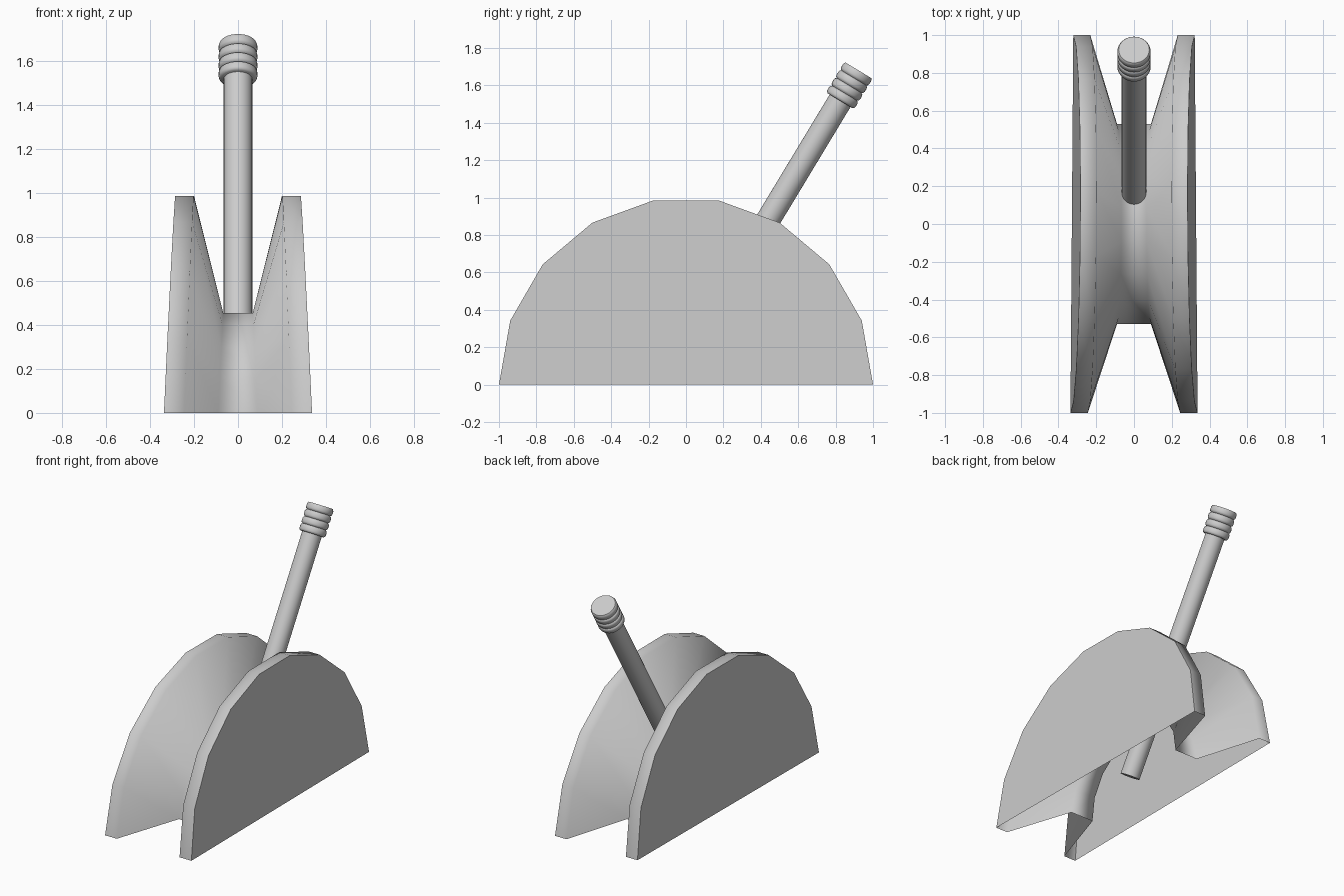
import bpy, bmesh
from math import sin, cos, pi, radians
from mathutils import Vector

if "Cube" in bpy.data.objects:
    bpy.data.objects.remove(bpy.data.objects["Cube"])


def finish(name, bm):
    me = bpy.data.meshes.new(name)
    bm.to_mesh(me)
    bm.free()
    ob = bpy.data.objects.new(name, me)
    bpy.context.collection.objects.link(ob)
    return ob


# Half pulley-shaped housing: hollow shell, open underneath, sides lean inward
STEPS = 9


def rim_outer(y, z):
    return 0.329 - 0.0075 * y - 0.045 * z


def rim_inner(y, z):
    return 0.238 - 0.0065 * y - 0.038 * z


def hub(y, z):
    return 0.09 - 0.05 * z


rows = [(1, rim_outer, 1, 1), (1, rim_inner, 1, 1), (1, hub, 0.53, 0.462),
        (-1, hub, 0.53, 0.462), (-1, rim_inner, 1, 1), (-1, rim_outer, 1, 1)]
bm = bmesh.new()
grid = []
for side, width, ry, rz in rows:
    row = []
    for i in range(STEPS + 1):
        a = pi * i / STEPS
        y, z = -ry * cos(a), rz * sin(a)
        row.append(bm.verts.new((side * width(y, z), y, z)))
    grid.append(row)
for r0, r1 in zip(grid, grid[1:]):
    for i in range(STEPS):
        bm.faces.new((r0[i], r0[i + 1], r1[i + 1], r1[i])).smooth = True
# flat side plates with crisp borders
for row in (grid[0], grid[-1]):
    plate = bm.faces.new(row)
    for e in plate.edges:
        e.smooth = False
bmesh.ops.recalc_face_normals(bm, faces=bm.faces)
finish("housing", bm)

# Lever axis
foot = Vector((0, -0.04, 0.087))
tip = Vector((0, 0.922, 1.68))
axis = tip - foot
length = axis.length
turn = axis.to_track_quat('Z', 'Y')


def lathe(name, profile, segments=32):
    """Spin (radius, height) points around the lever axis."""
    bm = bmesh.new()
    vs = [bm.verts.new((r, 0, h)) for r, h in profile]
    es = [bm.edges.new(p) for p in zip(vs, vs[1:])]
    bmesh.ops.spin(bm, geom=vs + es, cent=(0, 0, 0), axis=(0, 0, 1),
                   angle=2 * pi, steps=segments)
    bmesh.ops.remove_doubles(bm, verts=bm.verts, dist=1e-5)
    bmesh.ops.recalc_face_normals(bm, faces=bm.faces)
    ob = finish(name, bm)
    ob.location = foot
    ob.rotation_mode = 'QUATERNION'
    ob.rotation_quaternion = turn
    bpy.ops.object.select_all(action='DESELECT')
    ob.select_set(True)
    bpy.context.view_layer.objects.active = ob
    bpy.ops.object.shade_smooth_by_angle(angle=radians(40))
    return ob


# Lever rod
HEAD = 0.19
lathe("lever_rod", [(0, 0), (0.065, 0), (0.065, length - HEAD + 0.02)])

# Ribbed grip: four stacked rounded rings
RINGS = 4
pitch = HEAD / RINGS
profile = [(0, length - HEAD)]
for k in range(RINGS):
    base = length - HEAD + k * pitch
    for t, r in ((0.0, 0.077), (0.12, 0.085), (0.3, 0.088), (0.7, 0.088), (0.88, 0.085)):
        profile.append((r, base + t * pitch))
profile += [(0.081, length), (0, length)]
lathe("lever_grip", profile)
